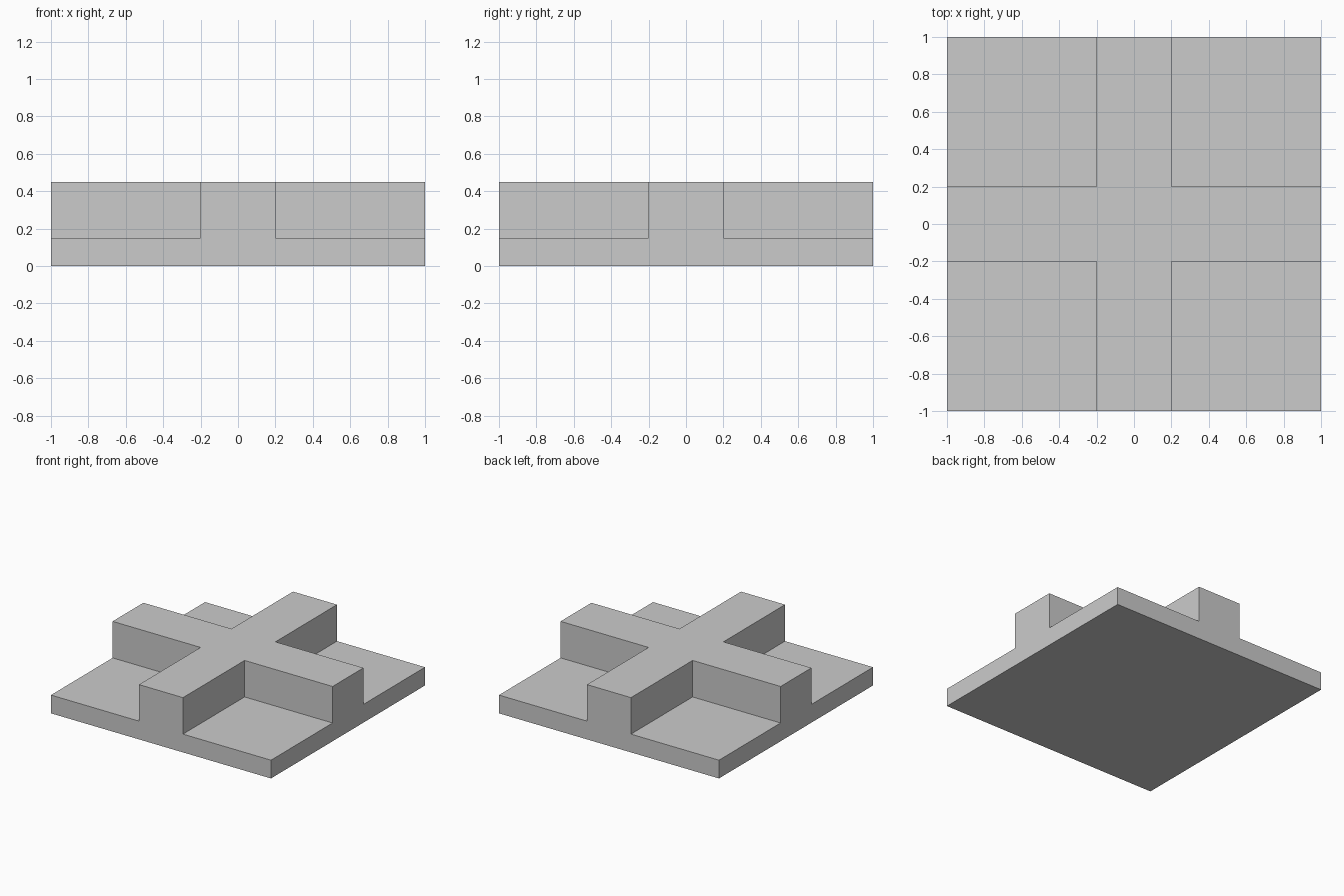
import bpy, bmesh, math
from mathutils import Vector

if "Cube" in bpy.data.objects:
    bpy.data.objects.remove(bpy.data.objects["Cube"])

HALF, RIB, PLATE_Z, TOP_Z = 1.0, 0.2, 0.15, 0.45
bm = bmesh.new()


def raise_faces(faces, dz):
    """Extrude faces straight up and return the moved faces."""
    out = bmesh.ops.extrude_face_region(bm, geom=faces, use_keep_orig=True)["geom"]
    verts = [g for g in out if isinstance(g, bmesh.types.BMVert)]
    bmesh.ops.translate(bm, verts=verts, vec=Vector((0, 0, dz)))
    return [g for g in out if isinstance(g, bmesh.types.BMFace)]


# Footprint: 3 x 3 cells, the middle row and column being the ribs
cuts = [-HALF, -RIB, RIB, HALF]
grid = [[bm.verts.new((x, y, 0)) for x in cuts] for y in cuts]
cells = [bm.faces.new((grid[j][i], grid[j][i + 1], grid[j + 1][i + 1], grid[j + 1][i]))
         for j in range(3) for i in range(3)]

# Square plate
top = raise_faces(cells, PLATE_Z)

# Crossed ribs rising from the plate
cross = [f for f in top
         if min(abs(f.calc_center_median().x), abs(f.calc_center_median().y)) < RIB]
raise_faces(cross, TOP_Z - PLATE_Z)
bmesh.ops.delete(bm, geom=cross, context='FACES')

# Merge coplanar cells into clean flat faces
bmesh.ops.recalc_face_normals(bm, faces=bm.faces)
bmesh.ops.dissolve_limit(bm, angle_limit=math.radians(1),
                         verts=bm.verts, edges=bm.edges)

mesh = bpy.data.meshes.new("cross_ribbed_plate")
bm.to_mesh(mesh)
bm.free()
bpy.context.collection.objects.link(bpy.data.objects.new("cross_ribbed_plate", mesh))
